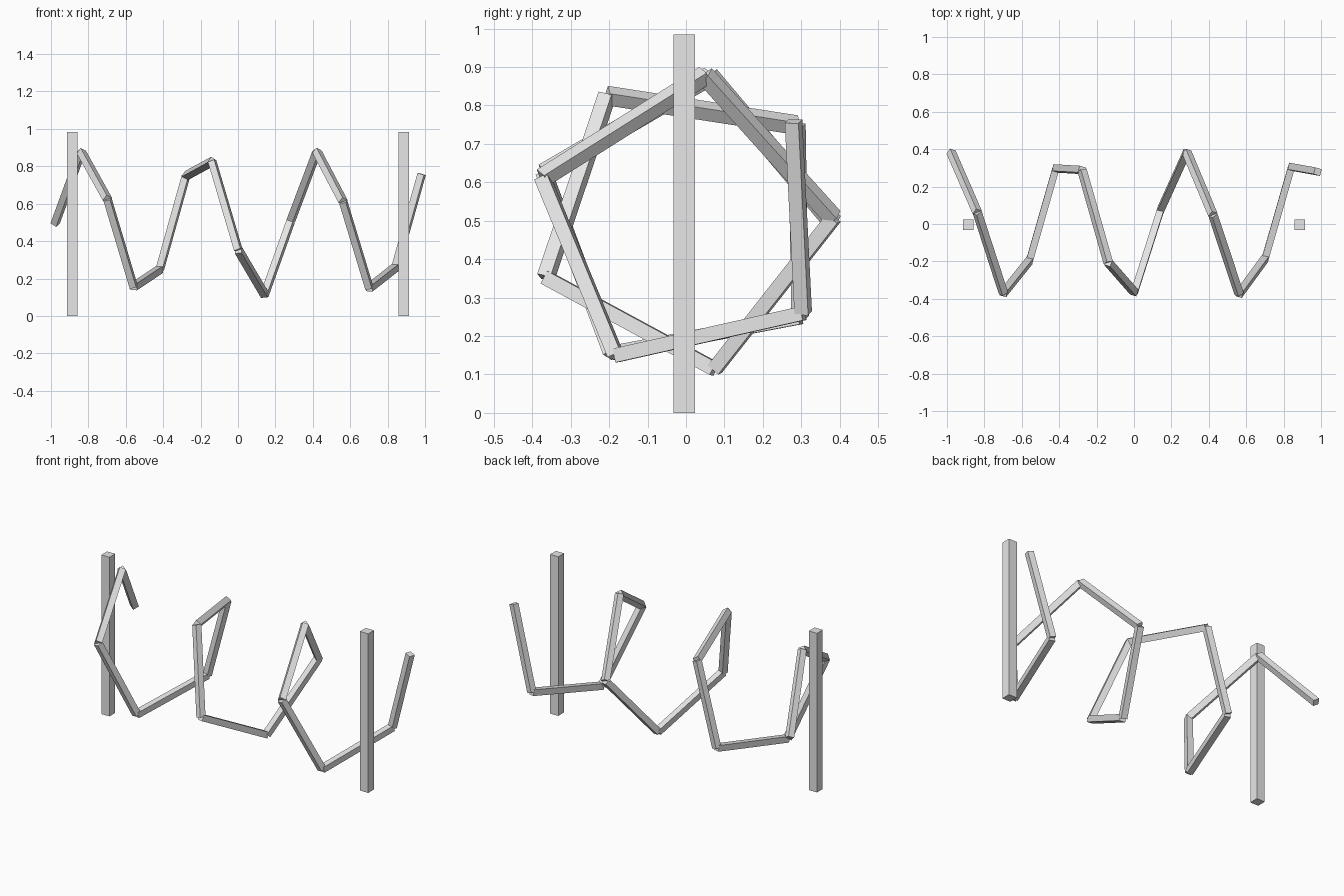
import bpy, math
from mathutils import Vector, Matrix

if "Cube" in bpy.data.objects:
    bpy.data.objects.remove(bpy.data.objects["Cube"])

grey = bpy.data.materials.new("light grey")
grey.diffuse_color = (0.8, 0.8, 0.8, 1)
grey.use_nodes = True
grey.node_tree.nodes["Principled BSDF"].inputs["Base Color"].default_value = grey.diffuse_color


def box(name, size, matrix):
    x, y, z = (s / 2 for s in size)
    verts = [(a * x, b * y, c * z) for a in (-1, 1) for b in (-1, 1) for c in (-1, 1)]
    faces = [(0, 1, 3, 2), (4, 6, 7, 5), (0, 4, 5, 1), (2, 3, 7, 6), (0, 2, 6, 4), (1, 5, 7, 3)]
    mesh = bpy.data.meshes.new(name)
    mesh.from_pydata(verts, [], faces)
    mesh.transform(matrix)
    mesh.materials.append(grey)
    ob = bpy.data.objects.new(name, mesh)
    bpy.context.collection.objects.link(ob)
    return ob


POST_H, OFF_Y = 0.984, -0.004

# Two upright posts
for side, x in (("left", -0.885), ("right", 0.885)):
    box(side + "_post", (0.056, 0.056, POST_H),
        Matrix.Translation((x, OFF_Y, POST_H / 2)))

# Coil of straight square bars, 1.4 radians per bar
COUNT, STEP, TURN, RADIUS, THICK = 14, 0.14, 1.4, 0.388, 0.037


def coil_point(i):
    a = i * TURN
    return Vector((-0.978 + i * STEP,
                   OFF_Y + RADIUS * math.cos(a),
                   0.494 + RADIUS * math.sin(a)))


for i in range(COUNT):
    p, q = coil_point(i), coil_point(i + 1)
    d = q - p
    rot = Vector((0, 1, 0)).rotation_difference(d).to_matrix().to_4x4()
    box(f"coil_bar_{i + 1}", (THICK, d.length, THICK),
        Matrix.Translation((p + q) / 2) @ rot)
